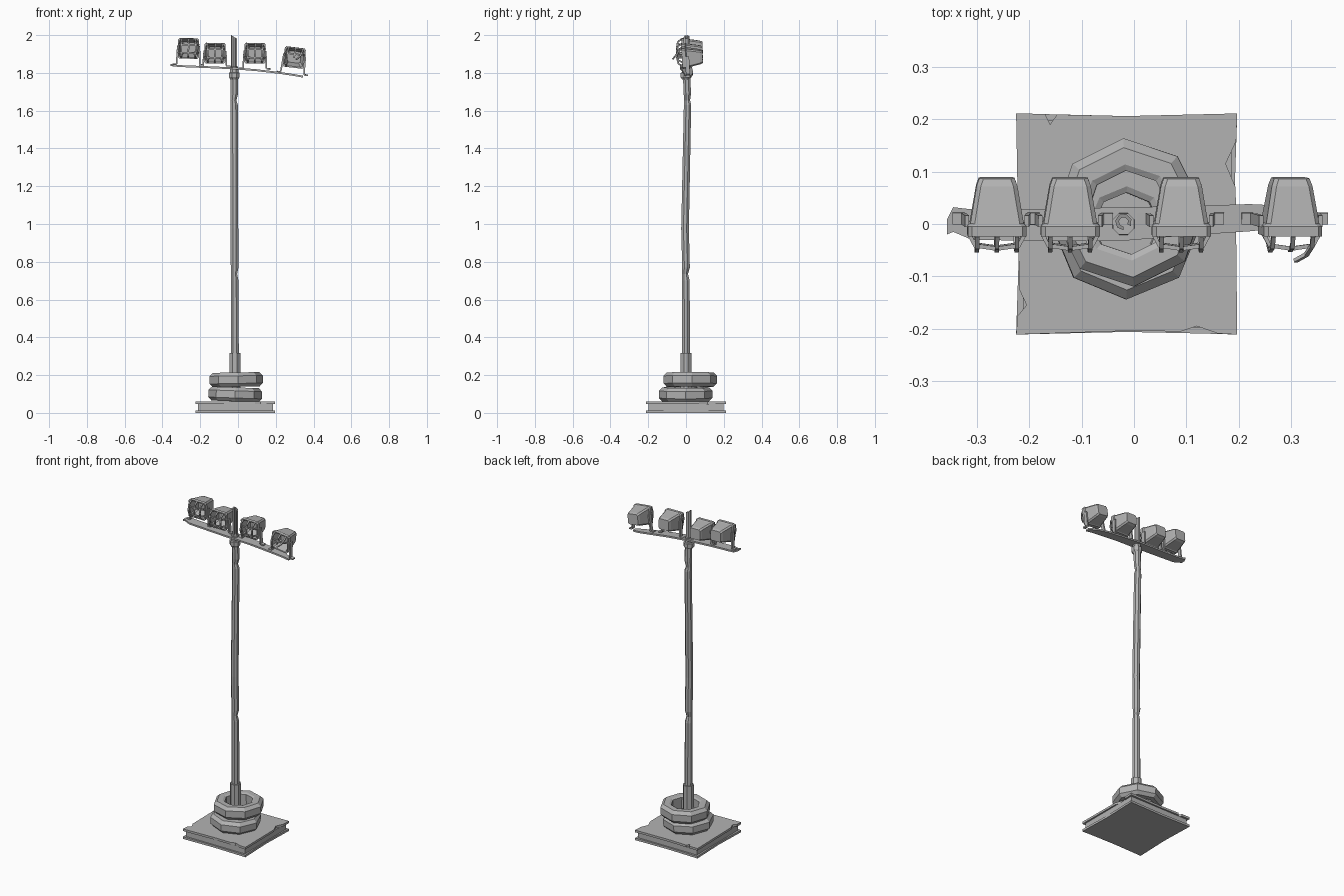
import bpy
from math import sin, cos, pi, radians
from mathutils import Vector, Matrix

if "Cube" in bpy.data.objects:
    bpy.data.objects.remove(bpy.data.objects["Cube"], do_unlink=True)

grey = bpy.data.materials.new("concrete_grey")
grey.use_nodes = True
grey.diffuse_color = (0.45, 0.45, 0.45, 1)
grey.node_tree.nodes["Principled BSDF"].inputs["Base Color"].default_value = grey.diffuse_color


def loft(name, rings, wrap=False, caps=True, matrix=None):
    """Skin a list of equal rings into a flat shaded mesh."""
    n, m = len(rings[0]), len(rings)
    verts = [tuple(p) for r in rings for p in r]
    faces = []
    for i in range(m if wrap else m - 1):
        a, b = i * n, (i + 1) % m * n
        faces += [(a + j, a + (j + 1) % n, b + (j + 1) % n, b + j) for j in range(n)]
    if caps and not wrap:
        faces += [tuple(reversed(range(n))), tuple(range((m - 1) * n, m * n))]
    mesh = bpy.data.meshes.new(name)
    mesh.from_pydata(verts, [], faces)
    mesh.materials.append(grey)
    obj = bpy.data.objects.new(name, mesh)
    bpy.context.collection.objects.link(obj)
    if matrix:
        obj.matrix_world = matrix
    # Make every face point outward
    bpy.context.view_layer.objects.active = obj
    obj.select_set(True)
    bpy.ops.object.mode_set(mode='EDIT')
    bpy.ops.mesh.select_all(action='SELECT')
    bpy.ops.mesh.normals_make_consistent(inside=False)
    bpy.ops.object.mode_set(mode='OBJECT')
    obj.select_set(False)
    return obj


def prism(name, outline, z0, z1):
    return loft(name, [[(x, y, z) for x, y in outline] for z in (z0, z1)])


def tube(name, sections, sides=8):
    """Upright tube from (x, y, z, radius) sections."""
    return loft(name, [[(x + r * cos(2 * pi * (k + .5) / sides),
                         y + r * sin(2 * pi * (k + .5) / sides), z)
                        for k in range(sides)] for x, y, z, r in sections])


def strip(name, path, side, half_w, half_t, matrix=None):
    """Rectangular bar swept along a path."""
    pts, side = [Vector(p) for p in path], Vector(side)
    rings = []
    for i, p in enumerate(pts):
        t = (pts[min(i + 1, len(pts) - 1)] - pts[max(i - 1, 0)]).normalized()
        u, v = side * half_w, t.cross(side).normalized() * half_t
        rings.append([p + u + v, p - u + v, p - u - v, p + u - v])
    return loft(name, rings, matrix=matrix)


# Chipped square slab with a recessed core
L, R, B = -.225, .197, .211
top = [(L, -B), (-.015, -.204), (.09, -.205), (.12, -.195), (.16, -.209), (R, -B),
       (.194, .07), (.175, .115), (.195, .158), (R, B), (-.015, .206),
       (-.147, .209), (-.16, .19), (-.17, .21), (L, B), (-.219, -.125),
       (-.205, -.155), (-.222, -.175)]
bottom = [(L, -B), (-.015, -.206), (.13, -.209), (R, -B), (.19, 0), (R, B),
          (-.015, .206), (L, B), (-.218, 0)]
core = [(-.212, -.198), (.186, -.198), (.186, .198), (-.212, .198)]
prism("base_bottom_plate", bottom, 0, .013)
prism("base_core", core, .013, .048)
prism("base_top_plate", top, .048, .061)


# Two stacked tyres
def tyre(name, loc, inner, height, turn, tilt):
    h, r = height / 2, .142
    profile = [(inner, h - .006), (inner + .012, h), (r - .018, h), (r, h - .018),
               (r, -h + .018), (r - .018, -h), (inner, -h)]
    rings = [[(a * cos(t), a * sin(t), z) for a, z in profile]
             for t in (2 * pi * k / 8 + turn for k in range(8))]
    matrix = Matrix.Translation(loc) @ Matrix.Rotation(tilt, 4, 'Y')
    loft(name, rings, wrap=True, matrix=matrix)


tyre("lower_tyre", (-.015, -.002, .098), .062, .074, 0, radians(2))
tyre("upper_tyre", (-.01, .022, .176), .08, .076, radians(4), radians(-1))

# Pole with sleeve, dents and collar
tube("pole_sleeve", [(-.016, 0, .06, .031), (-.016, 0, .318, .031)])
tube("pole", [(-.017, 0, .31, .023), (-.018, -.001, .70, .022), (-.020, -.005, .735, .017),
              (-.018, 0, .77, .022), (-.019, -.005, .975, .022), (-.020, .008, 1.63, .021),
              (-.024, .006, 1.655, .017), (-.019, .007, 1.69, .021), (-.02, .003, 1.79, .021)])
tube("pole_collar", [(-.02, 0, 1.765, .022), (-.02, 0, 1.778, .031), (-.02, 0, 1.8, .031),
                     (-.02, 0, 1.803, .024), (-.02, 0, 1.835, .022)])

# Split hollow spike above the collar
arc = [radians(-30 + 300 * k / 6) for k in range(7)]
outline = [(-.02 + .016 * cos(a), .004 + .016 * sin(a)) for a in arc]
outline += [(-.02 + .009 * cos(a), .004 + .009 * sin(a)) for a in reversed(arc)]
loft("top_spike", [[(x, y, 1.82) for x, y in outline],
                   [(x, y, 1.99 - .6 * (x + .02)) for x, y in outline]])

# Bent crossbar: x, back y, front y, height
bar = [(-.357, .008, -.02, 1.842), (-.345, .032, -.015, 1.84), (-.31, .028, -.03, 1.836),
       (-.2, .028, -.032, 1.832), (-.02, .032, -.032, 1.824), (.1, .034, -.022, 1.814),
       (.22, .038, -.014, 1.8), (.3, .034, -.006, 1.788), (.345, .02, -.004, 1.78)]
loft("crossbar", [[(x, b, z + .005), (x, b, z - .005), (x, f, z - .005), (x, f, z + .005)]
                  for x, b, f, z in bar])


def rect(y, w, h, c=.008):
    """Chamfered rectangle facing front."""
    quarter = [(w, h - c), (w - c, h), (c - w, h), (-w, h - c),
               (-w, c - h), (c - w, -h), (w - c, -h), (w, c - h)]
    return [(x, y, z) for x, z in quarter]


# Floodlights: hollow hood, yoke and bowed guard bars
def floodlight(name, x, z, drop, roll, broken):
    m = Matrix.Translation((x, 0, z)) @ Matrix.Rotation(radians(roll), 4, 'Y') \
        @ Matrix.Rotation(radians(3), 4, 'X')
    loft(name + "_hood", [
        rect(.04, .034, .03), rect(-.02, .049, .047), rect(-.021, .056, .054),
        rect(-.002, .056, .054), rect(.003, .051, .05),
        rect(.074, .039, .037), rect(.088, .034, .031)], matrix=m)
    for s, label in ((-1, "right"), (1, "left")):
        strip(f"{name}_{label}_yoke",
              [(s * .083, .006, -drop), (s * .066, .006, -drop),
               (s * .062, .006, .004 - drop), (s * .057, .006, .012)],
              (0, 1, 0), .011, .004, m)
    for i, gx in enumerate((-.038, 0, .038)):
        bow = [(gx, -.02, .05), (gx, -.042, .036), (gx, -.05, 0),
               (gx * .95, -.042, -.036), (gx, -.02, -.05)]
        if broken and i == 2:
            bow = [(gx, -.02, .05), (gx, -.04, .035), (gx - .008, -.058, .012),
                   (gx - .026, -.07, -.005)]
        elif broken and i == 1:
            bow = bow[:3]
        strip(f"{name}_guard_bar_{i + 1}", bow, (1, 0, 0), .004, .004, m)
    for gz in (.02,) if broken else (-.022, .022):
        strip(f"{name}_cross_guard_{'upper' if gz > 0 else 'lower'}",
              [(-.053, -.018, gz), (-.042, -.04, gz), (0, -.046, gz),
               (.042, -.04, gz), (.053, -.018, gz)], (0, 0, 1), .004, .004, m)


floodlight("outer_right_light", -.262, 1.93, .087, 1, False)
floodlight("inner_right_light", -.122, 1.905, .069, 1, False)
floodlight("inner_left_light", .09, 1.905, .083, 1, False)
floodlight("outer_left_light", .298, 1.882, .086, 7, True)
